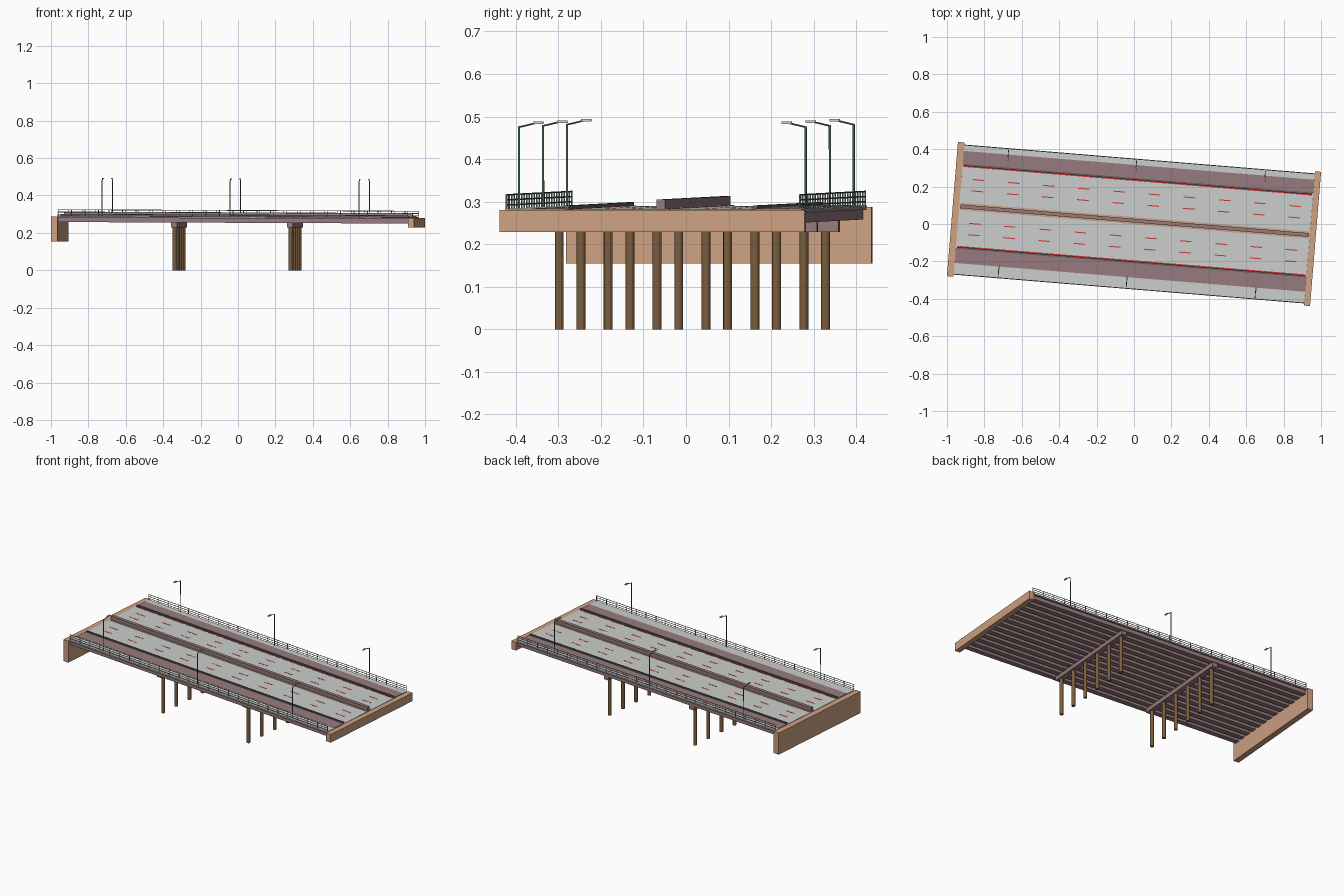
import bpy, bmesh, math
from mathutils import Matrix, Vector

if "Cube" in bpy.data.objects:
    bpy.data.objects.remove(bpy.data.objects["Cube"])

YAW = Matrix.Rotation(math.radians(-4.7), 4, 'Z')      # whole bridge sits askew
TILT = Matrix.Rotation(0.0043, 4, 'Y')                 # deck falls slightly to +x
CY = 0.018                                             # road centre line


def material(name, rgb):
    m = bpy.data.materials.new(name)
    m.diffuse_color = (*rgb, 1)
    m.use_nodes = True
    m.node_tree.nodes["Principled BSDF"].inputs["Base Color"].default_value = m.diffuse_color
    return m


TAN = material("tan_concrete", (0.62, 0.36, 0.225))
MAROON = material("dusty_maroon", (0.31, 0.198, 0.21))
DARK = material("dark_barrier", (0.13, 0.11, 0.115))
GREY = material("road_grey", (0.6, 0.62, 0.605))
RED = material("red_paint", (0.68, 0.03, 0.03))
BROWN = material("column_brown", (0.2, 0.112, 0.05))
TEAL = material("lamp_teal", (0.08, 0.17, 0.145))
STEEL = material("rail_steel", (0.28, 0.32, 0.31))


def box(bm, x0, x1, y0, y1, z0, z1):
    m = Matrix.Translation(((x0 + x1) / 2, (y0 + y1) / 2, (z0 + z1) / 2)) \
        @ Matrix.Diagonal((x1 - x0, y1 - y0, z1 - z0, 1))
    bmesh.ops.create_cube(bm, size=1, matrix=m)


def rod(bm, a, b, r, sides=16, smooth=True):
    a, b = Vector(a), Vector(b)
    d = b - a
    m = Matrix.Translation((a + b) / 2) @ d.to_track_quat('Z', 'Y').to_matrix().to_4x4()
    bmesh.ops.create_cone(bm, cap_ends=True, segments=sides, radius1=r, radius2=r,
                          depth=d.length, matrix=m)
    for f in bm.faces:
        f.smooth = smooth and len(f.verts) == 4


def finish(name, bm, mat, tilt=True):
    bm.transform(YAW @ TILT if tilt else YAW)
    for e in bm.edges:                                  # keep rims crisp
        if len(e.link_faces) == 2 and e.calc_face_angle() > 0.7:
            e.smooth = False
    me = bpy.data.meshes.new(name)
    bm.to_mesh(me)
    bm.free()
    me.materials.append(mat)
    ob = bpy.data.objects.new(name, me)
    bpy.context.collection.objects.link(ob)
    return ob


def boxes(name, mat, items, tilt=True):
    bm = bmesh.new()
    for it in items:
        box(bm, *it)
    return finish(name, bm, mat, tilt)


L, W = 0.94, 0.349       # deck half length and half width
TOP = 0.286              # deck surface

# end abutments, the left one deeper
boxes("left_abutment", TAN, [(-0.974, -0.9385, -0.36, 0.36, 0.155, 0.288)], False)
boxes("right_abutment", TAN, [(0.9415, 0.974, -0.36, 0.36, 0.229, 0.28)], False)

# slab and girders
boxes("deck_slab", MAROON, [(-L, L, -W, W, 0.277, TOP - 0.001)])
boxes("girders", MAROON, [(-L, L, y - 0.016, y + 0.016, 0.254, 0.278)
                          for y in (-0.324 + 0.054 * i for i in range(13))])

# road surface, footpaths and outer verges
boxes("road_surface", GREY, [(-L, L, CY - 0.225, CY + 0.225, TOP - 0.002, TOP)])
boxes("footpaths", MAROON, [(-L, L, 0.243, 0.315, TOP - 0.002, TOP + 0.002),
                            (-L, L, -0.286, -0.207, TOP - 0.002, TOP + 0.002)])
boxes("verges", GREY, [(-L, L, 0.315, W, TOP - 0.002, TOP + 0.001),
                       (-L, L, -W, -0.286, TOP - 0.002, TOP + 0.001)])

# median barrier with tan edge strips
boxes("median_barrier", MAROON, [(-0.935, 0.935, CY - 0.01, CY + 0.01, TOP - 0.001, 0.309)])
boxes("median_edges", TAN, [(-0.935, 0.935, CY + s * 0.0145 - 0.0045, CY + s * 0.0145 + 0.0045,
                             TOP - 0.001, TOP + 0.002) for s in (-1, 1)])

# side barriers and red edge lines
boxes("side_barriers", DARK, [(-L + 0.005, L - 0.005, CY + s * 0.222 - 0.005, CY + s * 0.222 + 0.005,
                               TOP - 0.001, TOP + 0.009) for s in (-1, 1)])
boxes("edge_lines", RED, [(-L + 0.005, L - 0.005, CY + s * 0.2145 - 0.003, CY + s * 0.2145 + 0.003,
                           TOP - 0.001, TOP + 0.0008) for s in (-1, 1)])

# lane dashes
boxes("lane_dashes", RED, [(x - 0.031, x + 0.031, CY + o - 0.0027, CY + o + 0.0027,
                            TOP - 0.001, TOP + 0.0008)
                           for o in (-0.148, -0.087, 0.087, 0.148)
                           for x in (-0.85 + 0.1888 * i for i in range(10))])

# two piers: cap beam on six columns
for label, px in (("left", -0.318), ("right", 0.304)):
    boxes(label + "_pier_cap", MAROON,
          [(px - 0.017, px + 0.017, -0.308, 0.335, 0.229, 0.256)], False)
    bm = bmesh.new()
    for i in range(6):
        y = 0.0145 + (i - 2.5) * 0.1153
        rod(bm, (px, y, 0), (px, y, 0.232), 0.0105, 12, False)
    finish(label + "_columns", bm, BROWN, False)

# railings and street lamps on both sides
for label, s in (("back", 1), ("front", -1)):
    y = s * 0.346
    bm = bmesh.new()
    for z in (0.296, 0.308, 0.32):
        rod(bm, (-L, y, z), (L, y, z), 0.0018)
    for i in range(27):
        x = -0.938 + 1.876 * i / 26
        rod(bm, (x, y, TOP - 0.001), (x, y, 0.321), 0.0018)
    finish(label + "_railing", bm, STEEL)

    bm, heads = bmesh.new(), []
    for x in (-0.703, -0.016, 0.675):
        y = s * 0.338
        rod(bm, (x, y, TOP - 0.002), (x, y, 0.48), 0.0026)
        rod(bm, (x, y, 0.478), (x, y - s * 0.042, 0.488), 0.002)
        ya, yb = sorted((y - s * 0.033, y - s * 0.057))
        heads.append((x - 0.004, x + 0.004, ya, yb, 0.485, 0.491))
    finish(label + "_lamp_posts", bm, TEAL)
    boxes(label + "_lamp_heads", GREY, heads)
